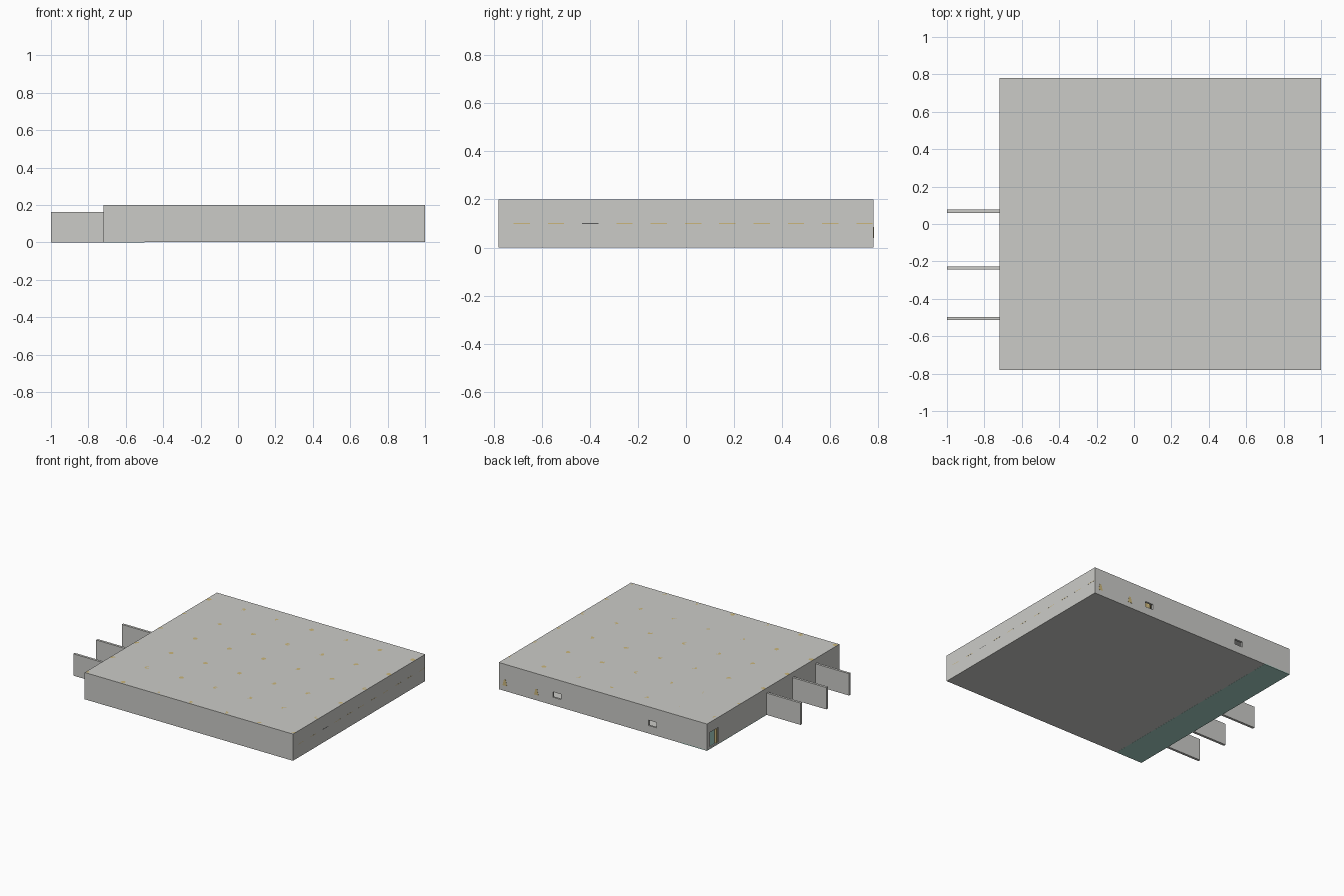
import bpy, math

if "Cube" in bpy.data.objects:
    bpy.data.objects.remove(bpy.data.objects["Cube"])

def mat(name, c):
    m = bpy.data.materials.new(name)
    m.diffuse_color = (*c, 1)
    m.use_nodes = True
    m.node_tree.nodes["Principled BSDF"].inputs["Base Color"].default_value = m.diffuse_color
    return m

concrete = mat("concrete_grey", (0.60, 0.60, 0.575))
tan = mat("tan", (0.60, 0.47, 0.20))
teal = mat("pale_teal", (0.38, 0.64, 0.57))
dark = mat("dark_grey", (0.10, 0.10, 0.10))

def box(name, x, y, z, m):
    """Box from (min, max) ranges."""
    bpy.ops.mesh.primitive_cube_add(size=1, location=[sum(r) / 2 for r in (x, y, z)])
    o = bpy.context.object
    o.name = name
    o.scale = [r[1] - r[0] for r in (x, y, z)]
    bpy.ops.object.transform_apply(location=True, rotation=False, scale=True)
    o.data.materials.append(m)
    return o

def cut(target, cutter):
    mod = target.modifiers.new(cutter.name, 'BOOLEAN')
    mod.operation = 'DIFFERENCE'
    mod.solver = 'EXACT'
    mod.object = cutter
    bpy.context.view_layer.objects.active = target
    bpy.ops.object.modifier_apply(modifier=mod.name)
    bpy.data.objects.remove(cutter)

X0, X1, Y, H = -0.72, 1.0, 0.78, 0.2

# Hollow building shell
shell = box("building_shell", (X0, X1), (-Y, Y), (0.0006, H), concrete)
cut(shell, box("room_cutter", (X0 + .015, X1 - .015), (-Y + .015, Y - .015), (.012, H - .012), concrete))

# Two small back windows and a corner doorway
for x in (0.52, -0.27):
    cut(shell, box("window_cutter", (x - .033, x + .033), (Y - .05, Y + .05), (.06, .10), concrete))
cut(shell, box("door_cutter", (X0 - .05, X0 + .05), (.645, .745), (.014, .125), concrete))

# Teal glazing in the doorway and teal floor strip under the entrance side
box("door_pane", (X0 + .010, X0 + .014), (.65, .76), (.012, .13), teal)
box("entrance_floor", (X0, -0.5), (-Y, Y), (0, .006), teal)

# Three fin walls on the left
for i, y in enumerate((0.068, -0.235, -0.505)):
    box(f"fin_wall_{i}", (-1.0, X0), (y - .009, y + .009), (0, .163), concrete)

# Column grid reaching the roof surface
for i in range(7):
    for j in range(6):
        x = min(-0.702 + .2825 * i, .981)
        bpy.ops.mesh.primitive_cylinder_add(vertices=8, radius=.018, depth=H - .01,
            location=(x, -0.755 + .283 * j, (H + .01) / 2), rotation=(0, 0, math.pi / 8))
        bpy.context.object.name = f"column_{i}_{j}"
        bpy.context.object.data.materials.append(tan)

# Thin dashes along the right wall
for i in range(11):
    y = -0.683 + .1425 * i
    m = dark if i == 2 else tan
    box(f"wall_slit_{i}", (X1 - .004, X1 + .0005), (y - .034, y + .034), (.0985, .1015), m)

# Small tan wedges showing on the back wall
for i, x in enumerate((0.95, 0.69)):
    w = box(f"wall_wedge_{i}", (x - .018, x + .018), (Y - .004, Y + .001), (.04, .085), tan)
    for v in w.data.vertices:
        if v.co.z > .06:
            v.co.x = x + (v.co.x - x) * .4
